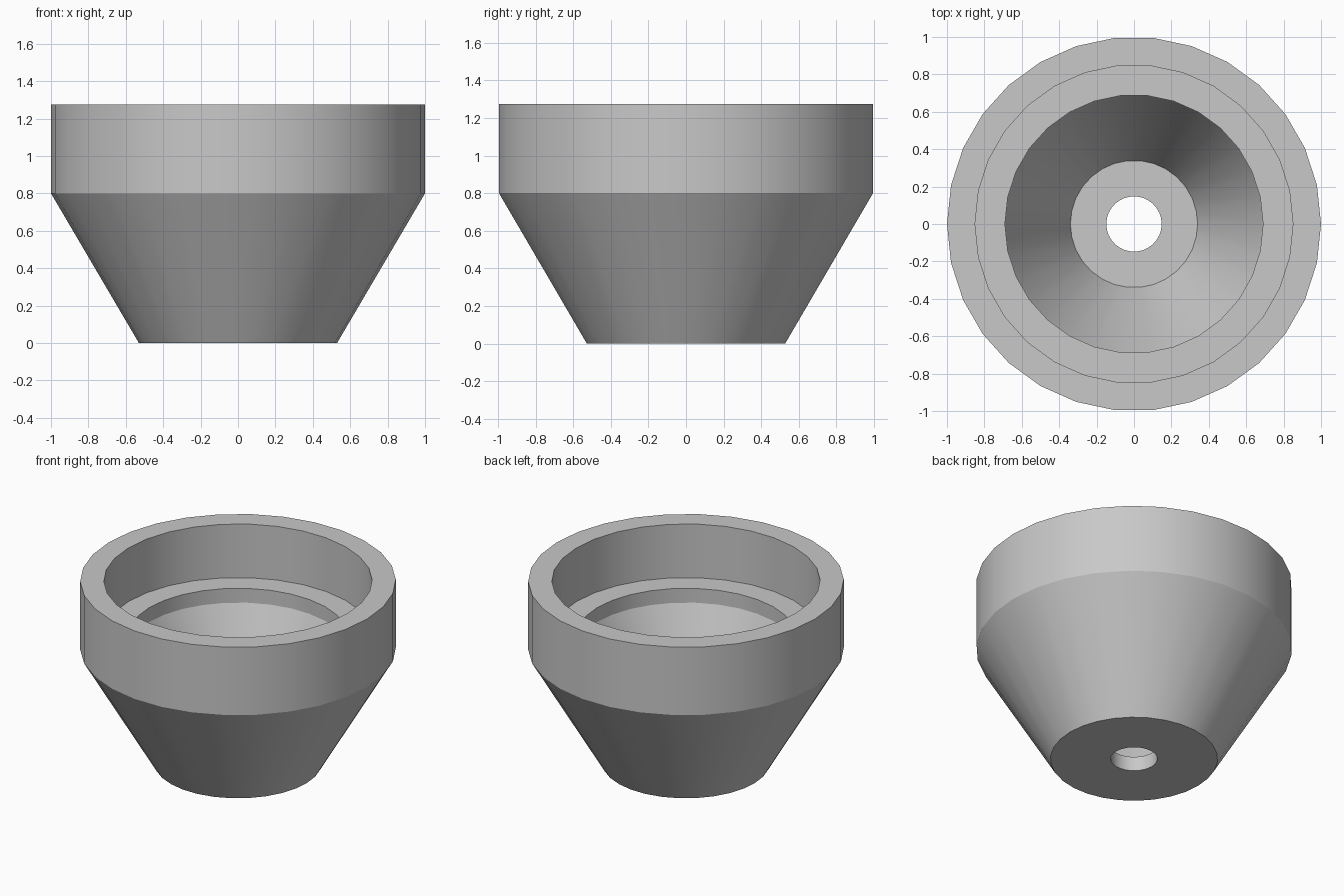
import bpy, bmesh, math

cube = bpy.data.objects.get("Cube")
if cube:
    bpy.data.objects.remove(cube, do_unlink=True)

SIDES = 30

# Plain grey material
grey = bpy.data.materials.new("plain_grey")
grey.use_nodes = True
colour = (0.58, 0.58, 0.58, 1)
grey.diffuse_color = colour
grey.node_tree.nodes["Principled BSDF"].inputs["Base Color"].default_value = colour

# Closed wall section (radius, height): outside going up, then inside going down
profile = [
    (0.53, 0), (1, 0.8), (1, 1.275),        # outer cone and collar
    (0.85, 1.275), (0.85, 0.9),             # rim and socket wall
    (0.69, 0.9), (0.69, 0.8),               # ledge and throat
    (0.34, 0.1), (0.148, 0.1), (0.148, 0),  # inner cone, floor and drain hole
]


def lathe(name, section, sides, material):
    """Turn a closed section around the z axis."""
    bm = bmesh.new()
    rings = []
    for i in range(sides):
        a = math.tau * i / sides
        rings.append([bm.verts.new((r * math.cos(a), r * math.sin(a), z))
                      for r, z in section])
    n = len(section)
    for i in range(sides):
        here, following = rings[i], rings[(i + 1) % sides]
        for j in range(n):
            k = (j + 1) % n
            bm.faces.new((here[j], following[j], following[k], here[k]))
    bmesh.ops.recalc_face_normals(bm, faces=bm.faces)
    mesh = bpy.data.meshes.new(name)
    bm.to_mesh(mesh)
    bm.free()
    mesh.materials.append(material)
    obj = bpy.data.objects.new(name, mesh)
    bpy.context.collection.objects.link(obj)
    return obj


funnel = lathe("funnel_cup", profile, SIDES, grey)

# Smooth around the axis, sharp between the bands
bpy.ops.object.select_all(action="DESELECT")
funnel.select_set(True)
bpy.context.view_layer.objects.active = funnel
bpy.ops.object.shade_smooth_by_angle(angle=math.radians(20))
